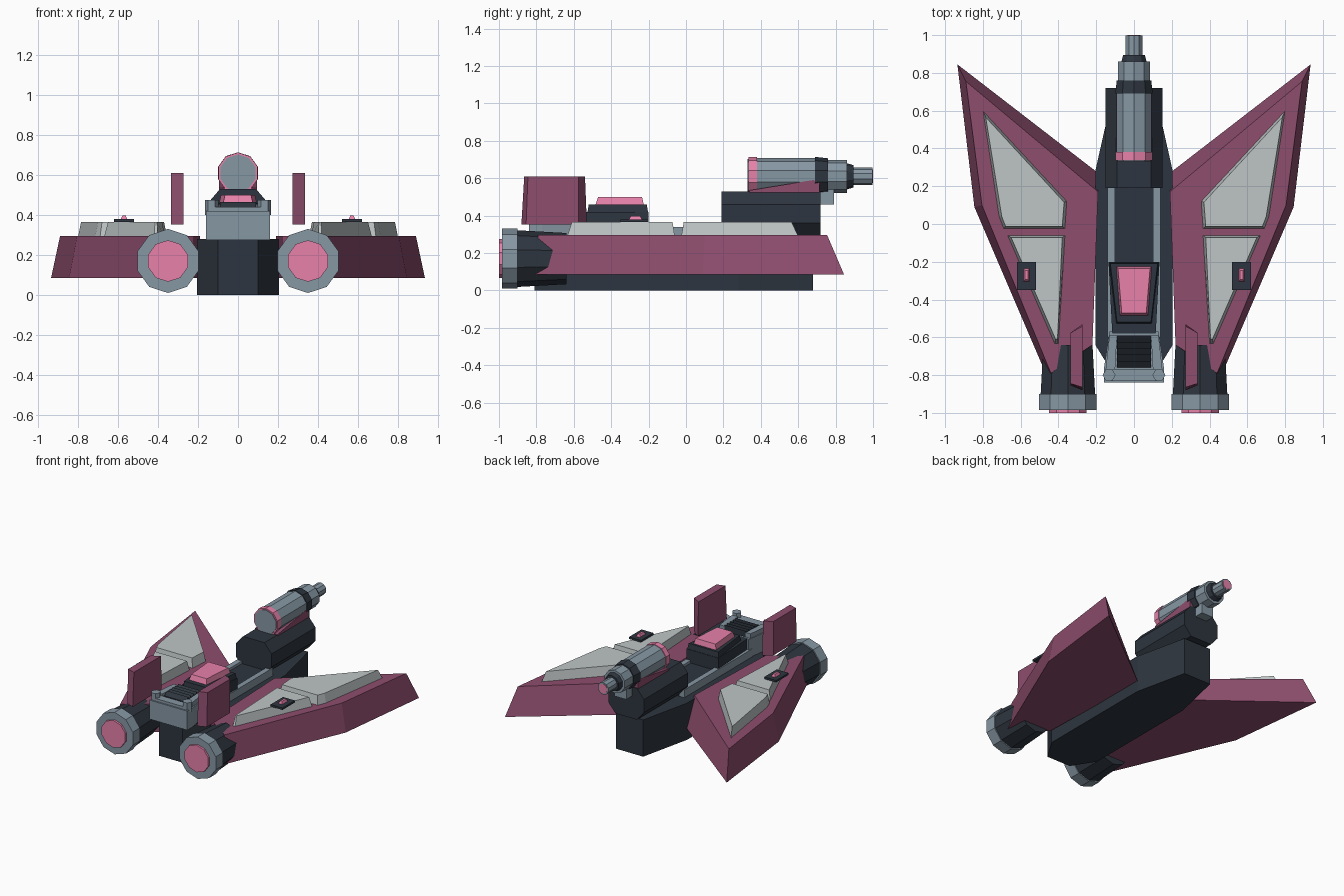
import bpy, bmesh, math

if "Cube" in bpy.data.objects:
    bpy.data.objects.remove(bpy.data.objects["Cube"])


def material(name, rgb):
    m = bpy.data.materials.new(name)
    m.diffuse_color = (*rgb, 1)
    m.use_nodes = True
    m.node_tree.nodes["Principled BSDF"].inputs["Base Color"].default_value = m.diffuse_color
    return m


MAROON = material("maroon", (0.27, 0.075, 0.155))
DARK = material("dark", (0.027, 0.036, 0.05))
STEEL = material("steel", (0.24, 0.31, 0.37))
PINK = material("pink", (0.80, 0.22, 0.40))
PALE = material("pale", (0.52, 0.56, 0.56))


def loft(name, rings, mat, mirror=False):
    """Skin a stack of equal-length rings and cap both ends."""
    bm = bmesh.new()
    vs = [[bm.verts.new(p) for p in r] for r in rings]
    n = len(rings[0])
    for a, b in zip(vs, vs[1:]):
        for i in range(n):
            j = (i + 1) % n
            bm.faces.new((a[i], a[j], b[j], b[i]))
    bm.faces.new(vs[0])
    bm.faces.new(vs[-1])
    bmesh.ops.recalc_face_normals(bm, faces=bm.faces)
    me = bpy.data.meshes.new(name)
    bm.to_mesh(me)
    bm.free()
    me.materials.append(mat)
    ob = bpy.data.objects.new(name, me)
    bpy.context.collection.objects.link(ob)
    if mirror:
        ob.modifiers.new("Mirror", 'MIRROR').use_mirror_merge = False
    return ob


def slab(name, low, z0, z1, mat, mirror=False, high=None):
    """Outline in plan, optionally with a different outline on top."""
    return loft(name, [[(x, y, z0) for x, y in low],
                       [(x, y, z1) for x, y in (high or low)]], mat, mirror)


def side_slab(name, profile, x0, x1, mat, mirror=False):
    """Outline in (y, z), extruded along x."""
    return loft(name, [[(x, y, z) for y, z in profile] for x in (x0, x1)], mat, mirror)


def lathe(name, cx, cz, steps, mat, mirror=False, n=10):
    """Turned part along y from (y, radius) steps."""
    ang = [2 * math.pi * i / n for i in range(n)]
    return loft(name, [[(cx + r * math.sin(a), y, cz + r * math.cos(a)) for a in ang]
                       for y, r in steps], mat, mirror)


def rect(x0, x1, y0, y1):
    return [(x0, y0), (x1, y0), (x1, y1), (x0, y1)]


def both(half):
    """Close a right-hand outline with its mirror image."""
    return half + [(-x, y) for x, y in reversed(half)]


# Hull and raised spine
slab("hull", both([(0.10, -0.81), (0.205, -0.64), (0.205, 0.28), (0.115, 0.68)]),
     0, 0.28, DARK)
slab("spine", rect(-0.10, 0.10, -0.60, 0.22), 0.27, 0.32, DARK)
slab("spine_rail", rect(0.10, 0.14, -0.60, 0.22), 0.27, 0.34, STEEL, True)

# Front gun base: octagonal block
section = [(0.09, 0.53), (0.15, 0.46), (0.15, 0.36), (0.09, 0.29)]
loft("gun_base", [[(x, y, z) for x, z in both(section)] for y in (0.19, 0.72)], DARK)

# Gun mount and bracket
side_slab("gun_wedge", [(0.34, 0.49), (0.715, 0.49), (0.715, 0.58), (0.68, 0.59),
                        (0.34, 0.535)], -0.095, 0.095, MAROON)
side_slab("gun_bracket", [(0.70, 0.46), (0.79, 0.46), (0.79, 0.56), (0.70, 0.56)],
          -0.05, 0.05, STEEL)

# Gun barrel, stepped toward the muzzle
GZ = 0.61
lathe("gun_back_plate", 0, GZ, [(0.33, 0.093), (0.36, 0.093)], STEEL)
lathe("gun_back_ring", 0, GZ, [(0.335, 0.103), (0.38, 0.103)], PINK)
lathe("gun_barrel", 0, GZ, [(0.38, 0.098), (0.70, 0.098)], STEEL)
lathe("gun_collar", 0, GZ, [(0.69, 0.104), (0.76, 0.096)], DARK)
lathe("gun_sleeve", 0, GZ, [(0.76, 0.088), (0.86, 0.088)], STEEL)
lathe("gun_neck", 0, GZ, [(0.86, 0.07), (0.895, 0.06)], DARK)
lathe("gun_muzzle", 0, GZ, [(0.89, 0.046), (0.998, 0.046)], STEEL)
lathe("muzzle_glow", 0, GZ, [(0.99, 0.036), (1.0, 0.036)], PINK)

# Cockpit and canopy
slab("cockpit", both([(0.115, -0.58), (0.135, -0.20)]), 0.27, 0.42, DARK)
slab("cockpit_top", both([(0.095, -0.53), (0.135, -0.20)]), 0.40, 0.46, DARK,
     high=both([(0.09, -0.52), (0.125, -0.21)]))
slab("canopy", both([(0.075, -0.485), (0.095, -0.225)]), 0.455, 0.50, PINK,
     high=both([(0.065, -0.47), (0.085, -0.235)]))

# Rear engine deck with louvres and corner bolts
slab("rear_deck", both([(0.16, -0.84), (0.16, -0.77), (0.13, -0.57)]), 0.275, 0.42, STEEL)
slab("rear_deck_rail", [(0.10, -0.77), (0.15, -0.77), (0.13, -0.59), (0.09, -0.59)],
     0.41, 0.455, STEEL, True)
slab("rear_deck_lip", rect(-0.12, 0.12, -0.83, -0.77), 0.41, 0.44, STEEL)
for i in range(5):
    y = -0.76 + i * 0.034
    side_slab(f"louvre_{i + 1}", [(y, 0.41), (y + 0.034, 0.41), (y + 0.034, 0.465), (y, 0.44)],
              -0.09, 0.09, DARK)
hexagon = [(0.132 + 0.034 * math.cos(i * math.pi / 3), -0.80 + 0.034 * math.sin(i * math.pi / 3))
           for i in range(6)]
slab("corner_bolt", hexagon, 0.40, 0.475, STEEL, True)

# Wings: sloped sides, wider at the bottom
slab("wing", [(0.935, 0.845), (0.845, 0.09), (0.455, -0.82), (0.41, -0.77), (0.22, -0.64),
              (0.19, 0.27)], 0.085, 0.295, MAROON, True,
     high=[(0.89, 0.755), (0.805, 0.10), (0.44, -0.79), (0.40, -0.76), (0.22, -0.64),
           (0.19, 0.17)])

# Pale armour panels on the wings
slab("front_wing_panel", [(0.80, 0.60), (0.355, 0.12), (0.365, -0.025), (0.69, -0.025),
                          (0.715, 0.04)], 0.29, 0.365, PALE, True,
     high=[(0.785, 0.565), (0.37, 0.115), (0.38, -0.012), (0.68, -0.012), (0.70, 0.04)])
slab("rear_wing_panel", [(0.67, -0.06), (0.365, -0.06), (0.40, -0.635), (0.42, -0.635)],
     0.29, 0.365, PALE, True,
     high=[(0.65, -0.072), (0.38, -0.072), (0.405, -0.61), (0.415, -0.61)])

# Wing beacons
slab("beacon_plate", rect(0.52, 0.62, -0.35, -0.20), 0.365, 0.38, DARK, True)
slab("beacon_light", rect(0.553, 0.587, -0.305, -0.235), 0.378, 0.398, PINK, True,
     high=rect(0.562, 0.578, -0.295, -0.245))

# Tail fins
slab("tail_fin", [(0.272, -0.88), (0.335, -0.855), (0.335, -0.575), (0.272, -0.53)],
     0.352, 0.61, MAROON, True,
     high=[(0.272, -0.865), (0.335, -0.845), (0.335, -0.575), (0.272, -0.54)])

# Engines
lathe("engine_body", 0.35, 0.17, [(-0.91, 0.152), (-0.64, 0.137)], DARK, True)
lathe("engine_ring", 0.35, 0.17, [(-0.985, 0.16), (-0.90, 0.16)], STEEL, True)
lathe("engine_glow", 0.35, 0.17, [(-1.0, 0.104), (-0.97, 0.104)], PINK, True)
